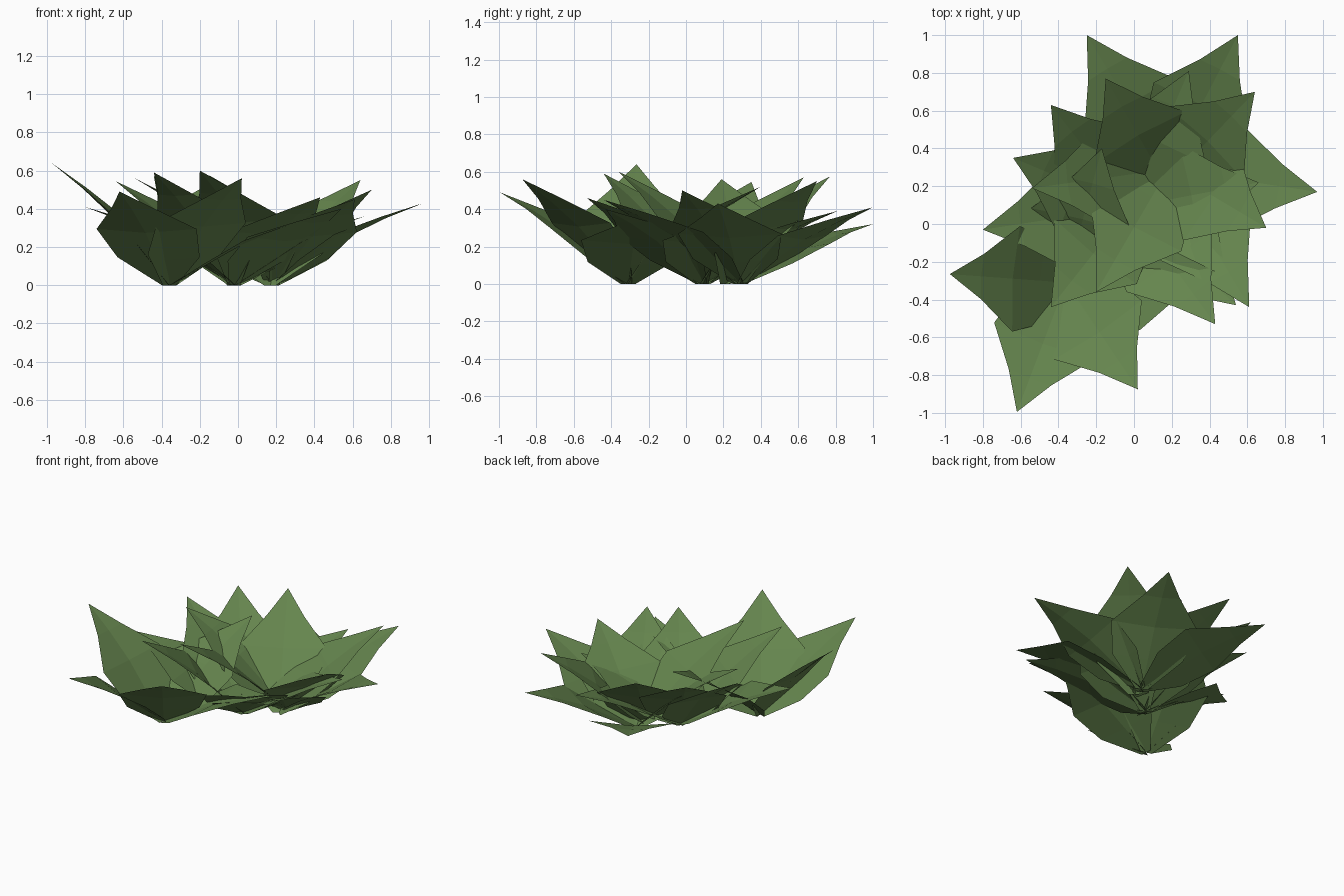
import bpy
from mathutils import Vector

cube = bpy.data.objects.get("Cube")
if cube:
    bpy.data.objects.remove(cube, do_unlink=True)

# One leaf green for the whole plant
green = bpy.data.materials.new("leaf_green")
green.use_nodes = True
colour = (0.13, 0.235, 0.076, 1)
green.diffuse_color = colour
bsdf = green.node_tree.nodes["Principled BSDF"]
bsdf.inputs["Base Color"].default_value = colour
bsdf.inputs["Roughness"].default_value = 0.9

# Leaf cross-sections: fraction along, half width, midrib arch, edge arch
SECTIONS = [
    (0.00, 0.04, 0.00, 0.00),
    (0.24, 0.23, 0.015, 0.035),
    (0.50, 0.28, 0.035, 0.06),
    (0.76, 0.12, 0.025, 0.035),
]


def add_leaf(verts, faces, base, tip):
    """Broad pointed leaf, arched above the straight line from base to tip."""
    start = len(verts)
    root, end = Vector((*base, 0)), Vector(tip)
    chord = end - root
    side = Vector((-chord.y, chord.x, 0)).normalized()
    normal = chord.cross(side).normalized()
    for along, half, mid, edge in SECTIONS:
        centre = root + chord * along
        for s in (-1, 0, 1):
            verts.append(centre + side * half * s + normal * (edge if s else mid))
    verts.append(end)
    last = len(verts) - 1
    for row in range(len(SECTIONS) - 1):
        for col in range(2):
            a = start + row * 3 + col
            faces.append((a, a + 1, a + 4, a + 3))
    faces.append((last - 3, last - 2, last))
    faces.append((last - 2, last - 1, last))


def add_clump(name, base, tips):
    verts, faces = [], []
    for tip in tips:
        add_leaf(verts, faces, base, tip)
    mesh = bpy.data.meshes.new(name)
    mesh.from_pydata(verts, [], faces)
    mesh.materials.append(green)
    mesh.update()
    obj = bpy.data.objects.new(name, mesh)
    bpy.context.collection.objects.link(obj)


# Three rosettes, each with leaves reaching to their tips
add_clump("front_leaf_clump", (-0.36, -0.31), [
    (-0.62, -0.995, 0.49), (0.02, -0.875, 0.56), (-0.975, -0.265, 0.64),
    (0.43, -0.25, 0.36), (-0.17, 0.40, 0.52),
])
add_clump("middle_leaf_clump", (-0.02, 0.09), [
    (-0.80, -0.03, 0.41), (-0.64, 0.35, 0.545), (-0.44, 0.63, 0.57),
    (-0.44, -0.44, 0.59), (0.43, -0.53, 0.46), (0.54, -0.43, 0.40),
    (0.29, 0.81, 0.39), (0.66, 0.22, 0.36),
])
add_clump("back_leaf_clump", (0.18, 0.29), [
    (0.55, 1.0, 0.41), (-0.25, 1.0, 0.32), (0.97, 0.17, 0.43),
    (0.70, -0.02, 0.50), (0.61, -0.44, 0.45),
    (-0.54, 0.19, 0.56), (-0.20, -0.36, 0.60),
])
# Steeper leaves growing from inside the back rosette
add_clump("back_inner_leaves", (0.17, 0.21), [
    (0.64, 0.70, 0.55), (-0.15, 0.77, 0.575),
])
